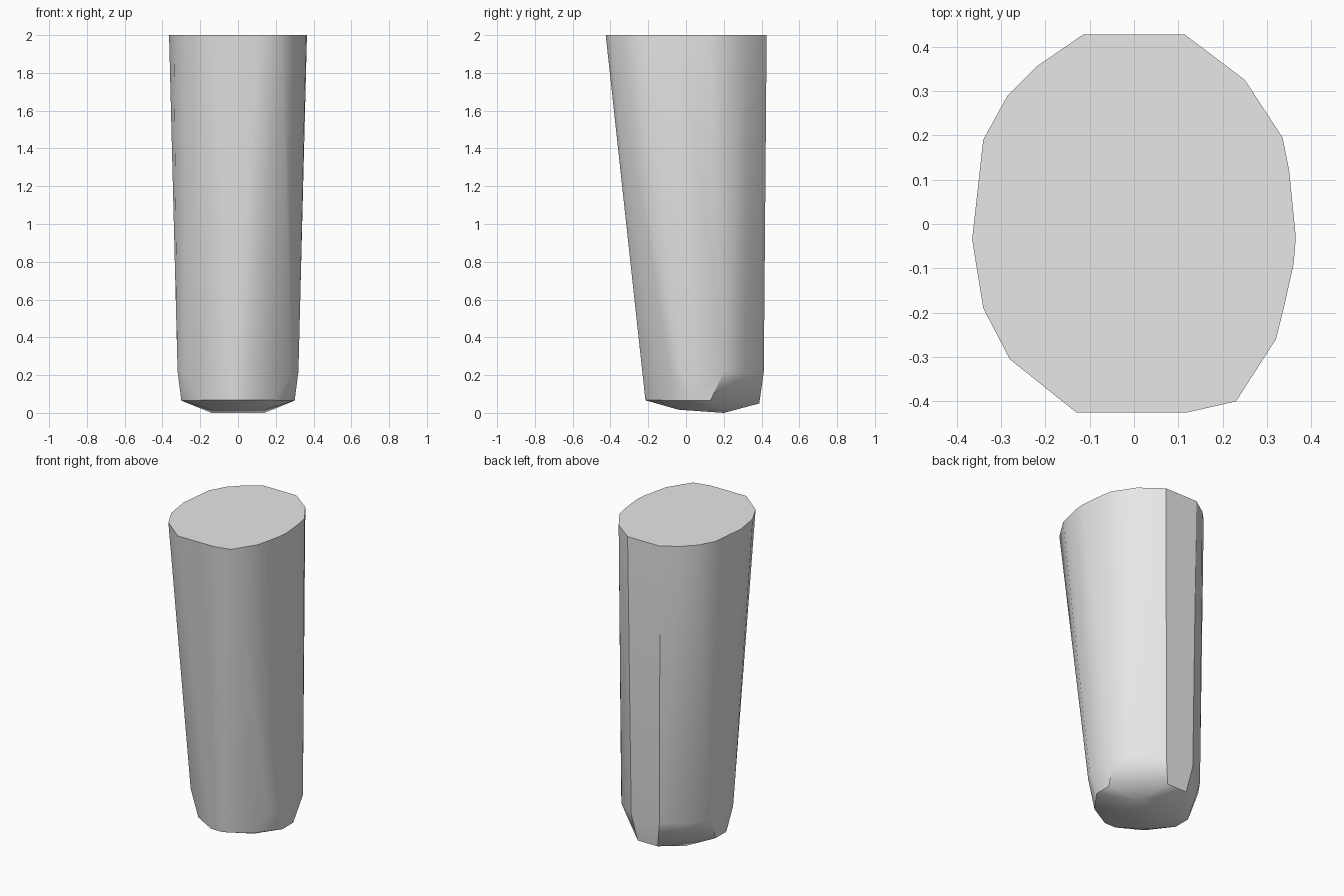
import bpy
import bmesh
import math

cube = bpy.data.objects.get("Cube")
if cube:
    bpy.data.objects.remove(cube, do_unlink=True)

# Plain grey surface
grey = bpy.data.materials.new("plain_grey")
grey.use_nodes = True
colour = (0.8, 0.8, 0.8, 1.0)
grey.diffuse_color = colour
grey.node_tree.nodes["Principled BSDF"].inputs["Base Color"].default_value = colour

# Irregular flat top outline
top = [(-0.13, -0.425), (0.12, -0.425), (0.23, -0.40), (0.32, -0.26),
       (0.34, -0.18), (0.36, -0.09), (0.365, -0.03), (0.35, 0.12),
       (0.335, 0.195), (0.25, 0.325), (0.115, 0.427), (-0.115, 0.427),
       (-0.22, 0.355), (-0.285, 0.29), (-0.34, 0.19), (-0.365, -0.035),
       (-0.34, -0.19), (-0.28, -0.305)]
points = [(x, y, 2.0) for x, y in top]

# Lower shoulder, rim and sole, mirrored across x
half = [(0.28, -0.08, 0.21), (0.32, -0.02, 0.22), (0.32, 0.2, 0.22),
        (0.24, 0.31, 0.21), (0.1, 0.412, 0.22),
        (0.04, -0.215, 0.067), (0.19, -0.13, 0.067), (0.3, 0.02, 0.065),
        (0.3, 0.13, 0.065), (0.07, 0.388, 0.05),
        (0.14, -0.04, 0.017), (0.14, 0.2, 0.0)]
points += [(s * x, y, z) for x, y, z in half for s in (-1, 1)]

# Wrap the outlines in one closed tapering body
bm = bmesh.new()
for p in points:
    bm.verts.new(p)
hull = bmesh.ops.convex_hull(bm, input=bm.verts[:])
loose = [v for v in bm.verts if not v.link_faces]
bmesh.ops.delete(bm, geom=loose, context="VERTS")
bmesh.ops.dissolve_limit(bm, angle_limit=math.radians(0.5),
                         verts=bm.verts[:], edges=bm.edges[:])
bmesh.ops.recalc_face_normals(bm, faces=bm.faces[:])

mesh = bpy.data.meshes.new("tapered_body")
bm.to_mesh(mesh)
bm.free()
mesh.materials.append(grey)
body = bpy.data.objects.new("tapered_body", mesh)
bpy.context.collection.objects.link(body)

# Soft sides with crisp rims
bpy.ops.object.select_all(action="DESELECT")
body.select_set(True)
bpy.context.view_layer.objects.active = body
bpy.ops.object.shade_smooth_by_angle(angle=math.radians(32))
